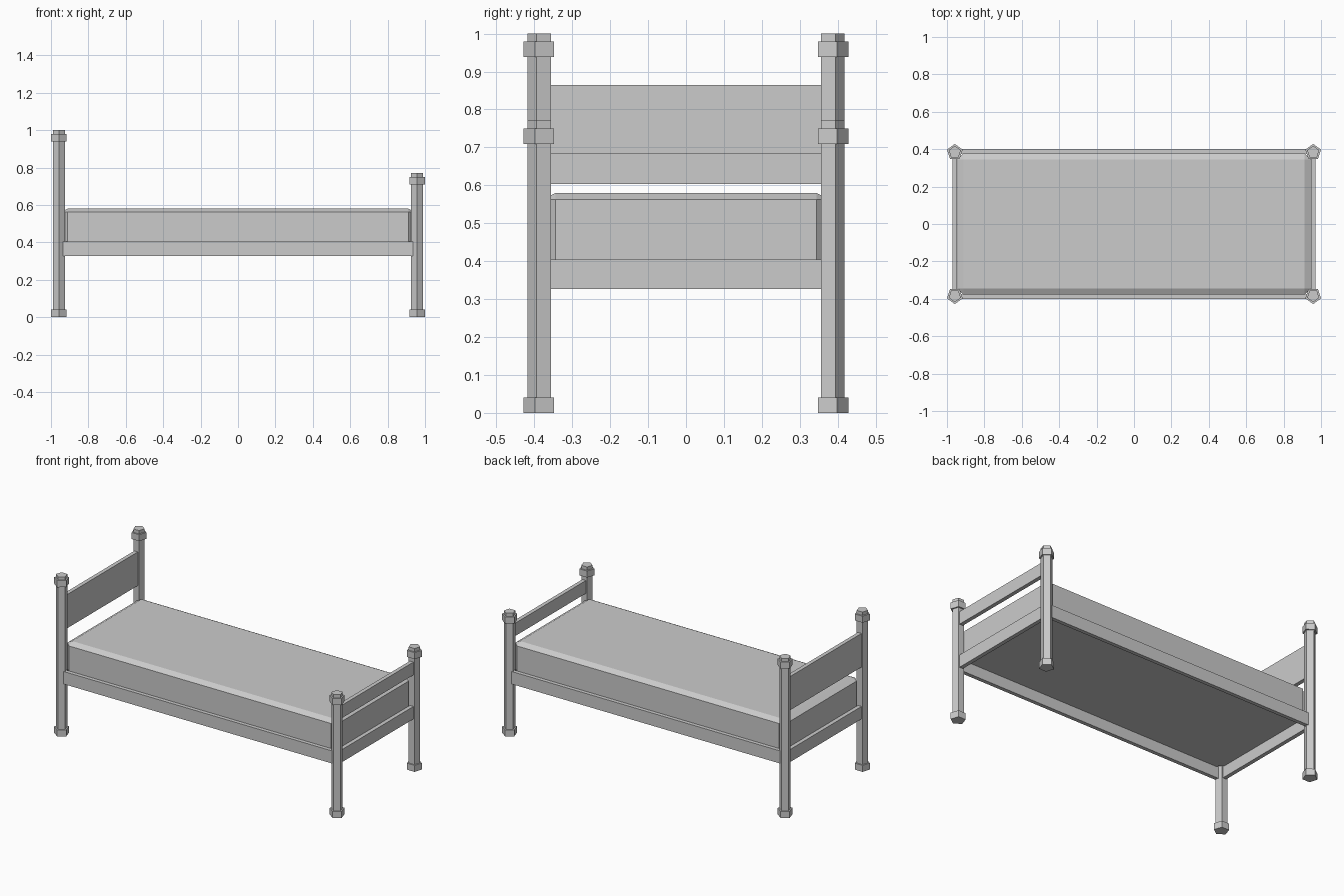
import bpy, bmesh, math
from mathutils import Vector

if "Cube" in bpy.data.objects:
    bpy.data.objects.remove(bpy.data.objects["Cube"])


def finish(name, bm):
    bmesh.ops.recalc_face_normals(bm, faces=bm.faces[:])
    me = bpy.data.meshes.new(name)
    bm.to_mesh(me)
    bm.free()
    ob = bpy.data.objects.new(name, me)
    bpy.context.collection.objects.link(ob)
    return ob


def add_box(bm, lo, hi):
    lo, hi = Vector(lo), Vector(hi)
    verts = bmesh.ops.create_cube(bm, size=1)["verts"]
    bmesh.ops.scale(bm, vec=hi - lo, verts=verts)
    bmesh.ops.translate(bm, vec=(lo + hi) / 2, verts=verts)


def box(name, lo, hi):
    bm = bmesh.new()
    add_box(bm, lo, hi)
    return finish(name, bm)


def post(name, x, y, height):
    """Five-sided post with a foot and a collar; one corner points outward in y."""
    r, R = 0.034, 0.044
    profile = [(R, 0), (R, 0.041), (r, 0.041), (r, height - 0.062),
               (R, height - 0.062), (R, height - 0.021), (r, height - 0.021), (r, height)]
    bm = bmesh.new()
    start = math.copysign(math.pi / 2, y)
    rings = []
    for rad, z in profile:
        rings.append([bm.verts.new((x + rad * math.cos(start + i * math.tau / 5),
                                    y + rad * math.sin(start + i * math.tau / 5), z))
                      for i in range(5)])
    for a, b in zip(rings, rings[1:]):
        for i in range(5):
            j = (i + 1) % 5
            bm.faces.new((a[i], a[j], b[j], b[i]))
    bm.faces.new(rings[0])
    bm.faces.new(rings[-1])
    return finish(name, bm)


# Posts: tall at the head (-x), shorter at the foot (+x)
for side, y in (("front", -0.384), ("back", 0.384)):
    post(f"head_post_{side}", -0.958, y, 1.0)
    post(f"foot_post_{side}", 0.958, y, 0.771)

# Side rails
for side, s in (("front", -1), ("back", 1)):
    ys = sorted((s * 0.377, s * 0.401))
    box(f"side_rail_{side}", (-0.95, ys[0], 0.326), (0.95, ys[1], 0.405))

# End rails, headboard and footboard
for name, s, z0, z1 in (("head_end_rail", -1, 0.326, 0.405),
                        ("foot_end_rail", 1, 0.326, 0.405),
                        ("headboard", -1, 0.652, 0.864),
                        ("footboard", 1, 0.603, 0.684)):
    xs = sorted((s * 0.946, s * 0.971))
    box(name, (xs[0], -0.37, z0), (xs[1], 0.37, z1))

# Mattress: chamfered top and corners, flattened so the top chamfer is shallow
bottom, top, squash = 0.396, 0.58, 0.545
bm = bmesh.new()
add_box(bm, (-0.945, -0.377, 0), (0.945, 0.377, (top - bottom) / squash))
edges = [e for e in bm.edges if max(v.co.z for v in e.verts) > 0.01]
bmesh.ops.bevel(bm, geom=edges, offset=0.033, segments=1, affect='EDGES')
bmesh.ops.scale(bm, vec=(1, 1, squash), verts=bm.verts[:])
bmesh.ops.translate(bm, vec=(0, 0, bottom), verts=bm.verts[:])
finish("mattress", bm)
